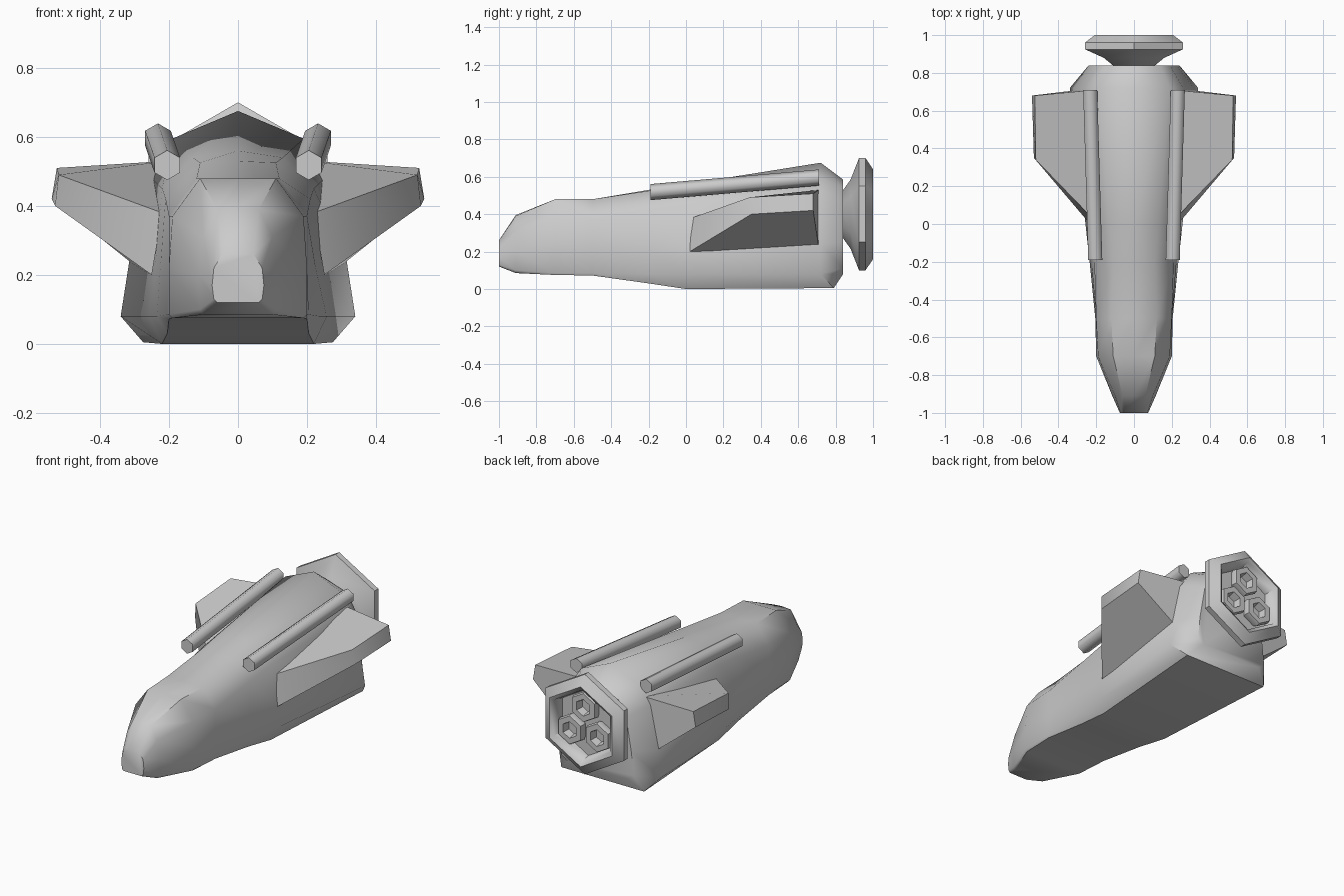
import bpy, bmesh, math

if "Cube" in bpy.data.objects:
    bpy.data.objects.remove(bpy.data.objects["Cube"])


def loft(name, rings, angle=50, mirror=False):
    """Skin a list of closed rings (equal point counts) and cap both ends."""
    bm = bmesh.new()
    rows = [[bm.verts.new(p) for p in r] for r in rings]
    n = len(rows[0])
    for a, b in zip(rows, rows[1:]):
        for i in range(n):
            j = (i + 1) % n
            bm.faces.new((a[i], a[j], b[j], b[i]))
    bm.faces.new(rows[0])
    bm.faces.new(rows[-1])
    bmesh.ops.recalc_face_normals(bm, faces=bm.faces)
    me = bpy.data.meshes.new(name)
    bm.to_mesh(me)
    bm.free()
    ob = bpy.data.objects.new(name, me)
    bpy.context.collection.objects.link(ob)
    if mirror:
        ob.modifiers.new("mirror", 'MIRROR').use_mirror_merge = False
    bpy.ops.object.select_all(action='DESELECT')
    ob.select_set(True)
    bpy.context.view_layer.objects.active = ob
    bpy.ops.object.shade_smooth_by_angle(angle=math.radians(angle))
    return ob


def hex_ring(x, y, z, r):
    """Point-up hexagon facing along y."""
    return [(x + r * math.sin(k * math.pi / 3), y, z + r * math.cos(k * math.pi / 3))
            for k in range(6)]


def section(y, y_bottom, half):
    """Symmetric hull section from its right half, listed top to bottom."""
    pts = [(x, y, z) for x, z in half]
    pts[-1] = (pts[-1][0], y_bottom, pts[-1][2])
    return pts + [(-x, yy, z) for x, yy, z in reversed(pts) if x > 0]


# Hull: blunt nose widening to a ridged tail with a bevelled back
hull = [
    (-1.00, -1.00, [(0, .26), (.045, .26), (.07, .22), (.075, .17), (.07, .13), (.06, .12)]),
    (-0.91, -0.91, [(0, .395), (.06, .39), (.10, .31), (.115, .20), (.11, .10), (.10, .085)]),
    (-0.70, -0.70, [(0, .48), (.11, .48), (.19, .37), (.20, .22), (.20, .085), (.19, .075)]),
    (-0.50, -0.50, [(0, .48), (.12, .48), (.20, .37), (.20, .22), (.205, .085), (.20, .072)]),
    (-0.20, -0.20, [(0, .53), (.11, .525), (.21, .42), (.225, .22), (.235, .08), (.205, .03)]),
    (0.00, 0.00, [(0, .56), (.13, .54), (.22, .45), (.24, .22), (.257, .08), (.22, .0)]),
    (0.72, 0.79, [(0, .675), (.19, .595), (.26, .49), (.315, .24), (.34, .08), (.275, .005)]),
    (0.84, 0.84, [(0, .585), (.14, .54), (.19, .45), (.225, .25), (.24, .11), (.20, .08)]),
]
loft("hull", [section(*s) for s in hull])

# Wings: thick tapered blocks, swept at the front
root = [(.22, .03, .38), (.25, .02, .20), (.29, .71, .22), (.21, .71, .53)]
tip = [(.52, .34, .49), (.53, .35, .40), (.54, .68, .42), (.525, .68, .51)]
loft("wings", [root, tip], mirror=True)

# Rails: hexagonal rods along the shoulders
loft("shoulder_rails", [hex_ring(.205, -.19, .518, .043), hex_ring(.232, .71, .596, .043)],
     angle=65, mirror=True)

# Engine bell: hexagonal flare with a rim and recessed floor
bell = [(.83, .115), (.88, .185), (.925, .30), (.96, .30), (1.0, .24), (.985, .215), (.925, .20)]
loft("engine_bell", [hex_ring(0, y, .4, r) for y, r in bell])

# Three hollow hexagonal nozzles inside the bell
nozzle = [(.90, .07), (.95, .092), (.975, .085), (.975, .05), (.93, .04)]
for i in range(3):
    a = i * math.tau / 3
    cx, cz = .105 * math.sin(a), .4 + .105 * math.cos(a)
    loft("nozzle_%d" % (i + 1), [hex_ring(cx, y, cz, r) for y, r in nozzle])
